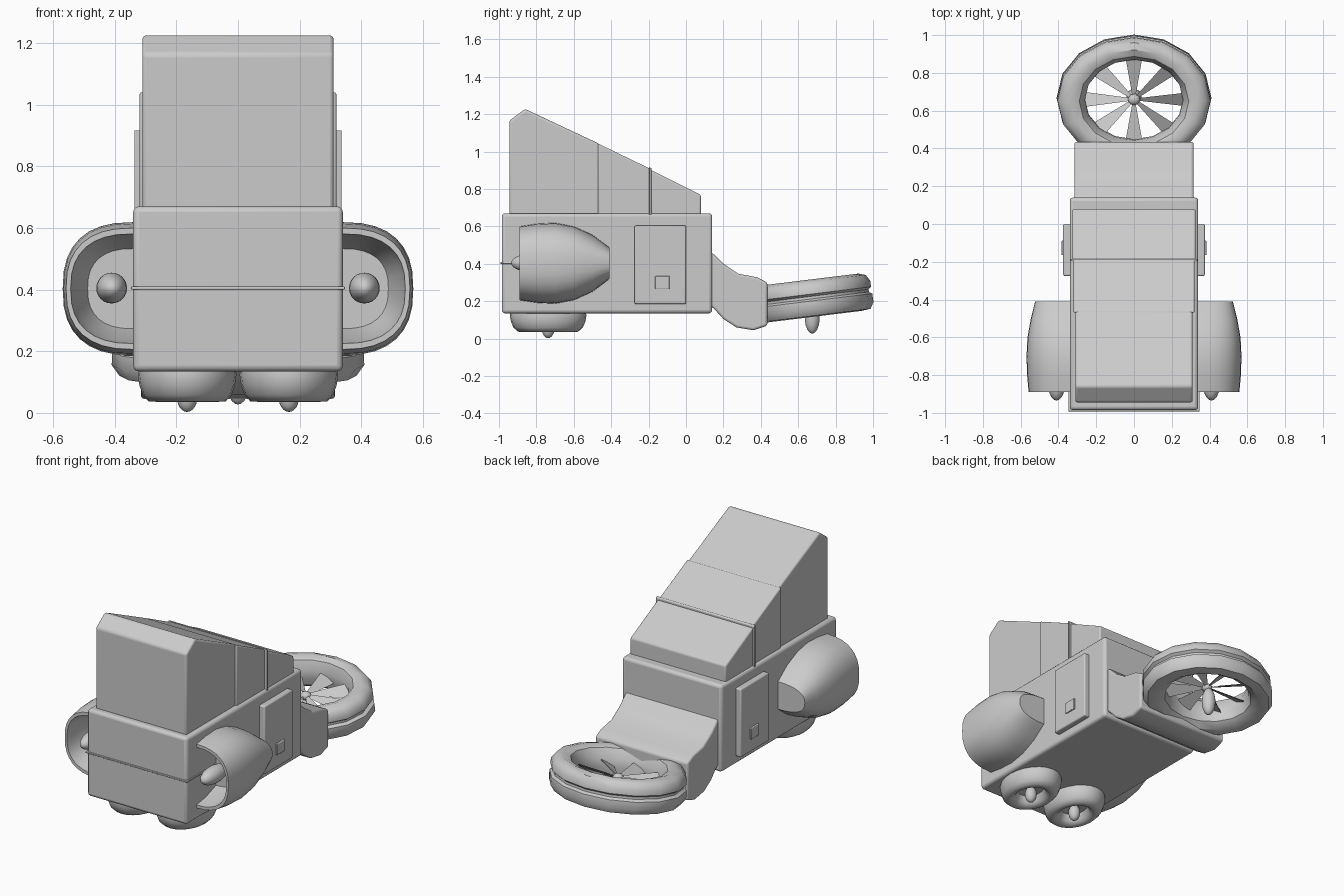
import bpy, bmesh, math
from mathutils import Matrix

if "Cube" in bpy.data.objects:
    bpy.data.objects.remove(bpy.data.objects["Cube"])


def finish(name, bm, bevel=0.0, smooth=35):
    bmesh.ops.recalc_face_normals(bm, faces=bm.faces)
    me = bpy.data.meshes.new(name)
    bm.to_mesh(me)
    bm.free()
    ob = bpy.data.objects.new(name, me)
    bpy.context.collection.objects.link(ob)
    if bevel:
        m = ob.modifiers.new("bevel", 'BEVEL')
        m.width, m.segments = bevel, 3
        m.limit_method = 'ANGLE'
        m.angle_limit = math.radians(40)
    bpy.ops.object.select_all(action='DESELECT')
    bpy.context.view_layer.objects.active = ob
    ob.select_set(True)
    bpy.ops.object.shade_smooth_by_angle(angle=math.radians(smooth))
    return ob


def prism(name, yz, x0, x1, bevel=0.0, smooth=35):
    """Side profile (y, z) extruded from x0 to x1."""
    bm = bmesh.new()
    f = bm.faces.new([bm.verts.new((x0, y, z)) for y, z in yz])
    ext = bmesh.ops.extrude_face_region(bm, geom=[f])['geom']
    bmesh.ops.translate(bm, vec=(x1 - x0, 0, 0),
                        verts=[v for v in ext if isinstance(v, bmesh.types.BMVert)])
    return finish(name, bm, bevel, smooth)


def box(name, x0, x1, y0, y1, z0, z1, bevel=0.0):
    return prism(name, [(y0, z0), (y1, z0), (y1, z1), (y0, z1)], x0, x1, bevel)


def loft(name, rings, closed_u=True, closed_v=False, caps=(), smooth=35):
    """Skin a list of point rings."""
    bm = bmesh.new()
    vs = [[bm.verts.new(p) for p in r] for r in rings]
    n, m = len(vs), len(vs[0])
    for i in range(n if closed_v else n - 1):
        for j in range(m if closed_u else m - 1):
            a, b = vs[i], vs[(i + 1) % n]
            k = (j + 1) % m
            bm.faces.new((a[j], a[k], b[k], b[j]))
    for c in caps:
        bm.faces.new(vs[c])
    return finish(name, bm, 0, smooth)


def ellipsoid(name, loc, size):
    bm = bmesh.new()
    bmesh.ops.create_uvsphere(bm, u_segments=20, v_segments=12, radius=1,
                              matrix=Matrix.Translation(loc) @ Matrix.Diagonal((*size, 1)))
    return finish(name, bm, 0, 60)


# Main hull
box("hull", -.34, .34, -.985, .14, .135, .67, .018)
box("hull_seam", -.347, .347, -.992, -.6, .40, .41, .003)

# Stepped sloping superstructure
prism("rear_cowl", [(-.945, .66), (-.46, .66), (-.46, 1.04), (-.86, 1.228), (-.945, 1.165)],
      -.31, .31, .012)
prism("middle_cowl", [(-.47, .66), (-.185, .66), (-.185, .905), (-.47, 1.043)], -.32, .32, .008)
prism("front_cowl", [(-.19, .66), (.08, .66), (.08, .768), (-.19, .903)], -.326, .326, .01)
prism("cowl_ridge", [(-.197, .66), (-.185, .66), (-.185, .912), (-.197, .918)], -.336, .336, .003)

# Curved neck carrying the fan
prism("neck", [(.12, .47), (.15, .45), (.2, .40), (.28, .347), (.38, .328), (.435, .30),
               (.435, .07), (.36, .045), (.27, .06), (.2, .105), (.15, .16), (.12, .18)],
      -.315, .315, .012)

# Grooved fan ring, elliptical and tilted
tilt = Matrix.Translation((0, .66, .215)) @ Matrix.Rotation(math.radians(7), 4, 'X')
section = [(0, .03), (.03, .085), (.075, .10), (.12, .088), (.145, .055), (.146, .022),
           (.128, .01), (.128, -.004), (.148, -.015), (.15, -.06), (.125, -.095),
           (.06, -.10), (.012, -.07), (0, -.02)]
N = 16
rings = []
for i in range(N):
    a = 2 * math.pi * i / N
    rings.append([(( .26 + t) * math.cos(a), (.215 + t * .82) * math.sin(a), z)
                  for t, z in section])
ring = loft("fan_ring", rings, closed_v=True, smooth=40)
ring.matrix_world = tilt

# Fan blades and hub
bm = bmesh.new()
for i in range(8):
    a = 2 * math.pi * i / 8
    ca, sa = math.cos(a), math.sin(a)
    pts = [(.02, -.008, -.004), (.27, -.045, -.022), (.27, .045, .022), (.02, .008, .004)]
    for dz in (0, .006):
        bm.faces.new([bm.verts.new((r * ca - w * sa, .84 * (r * sa + w * ca), z + dz))
                      for r, w, z in pts])
finish("fan_blades", bm, 0, 20).matrix_world = tilt
ellipsoid("fan_hub", (0, .66, .215), (.032, .03, .025))
ellipsoid("fan_spinner", (0, .675, .115), (.04, .04, .088))

# Underside lift thrusters
cup = [(.97, .15), (1, .125), (.97, .09), (.9, .058), (.78, .037), (.62, .036),
       (.5, .055), (.42, .09), (.1, .1)]
for s, side in ((1, "right"), (-1, "left")):
    cx, cy = s * .165, -.737
    rings = [[(cx + .16 * r * math.cos(2 * math.pi * j / 24),
               cy + .205 * r * math.sin(2 * math.pi * j / 24), z) for j in range(24)]
             for r, z in cup]
    loft("lift_thruster_" + side, rings, caps=(-1,), smooth=50)
    ellipsoid("lift_cone_" + side, (cx, cy, .055), (.034, .034, .052))

    # Side engine pod with hollow front; half superellipse sections (y, width, height)
    pod = [(-.41, .185, .085), (-.5, .208, .152), (-.6, .226, .197), (-.7, .231, .216),
           (-.8, .228, .211), (-.89, .22, .197), (-.89, .205, .178), (-.8, .19, .165),
           (-.7, .15, .13)]
    rings = []
    for y, w, h in pod:
        r = []
        for j in range(17):
            a = -math.pi / 2 + math.pi * j / 16
            c, q = max(math.cos(a), 0), math.sin(a)
            r.append((s * (.338 + w * c ** .8), y, .403 + h * math.copysign(abs(q) ** .8, q)))
        rings.append(r)
    loft("engine_pod_" + side, rings, closed_u=False, caps=(0, -1), smooth=40)
    ellipsoid("engine_spinner_" + side, (s * .41, -.82, .405), (.05, .115, .05))

    # Side door and latch
    box("door_" + side, s * .33, s * .375, -.275, 0, .185, .605, .008)
    box("door_latch_" + side, s * .36, s * .384, -.165, -.088, .265, .335, .004)
